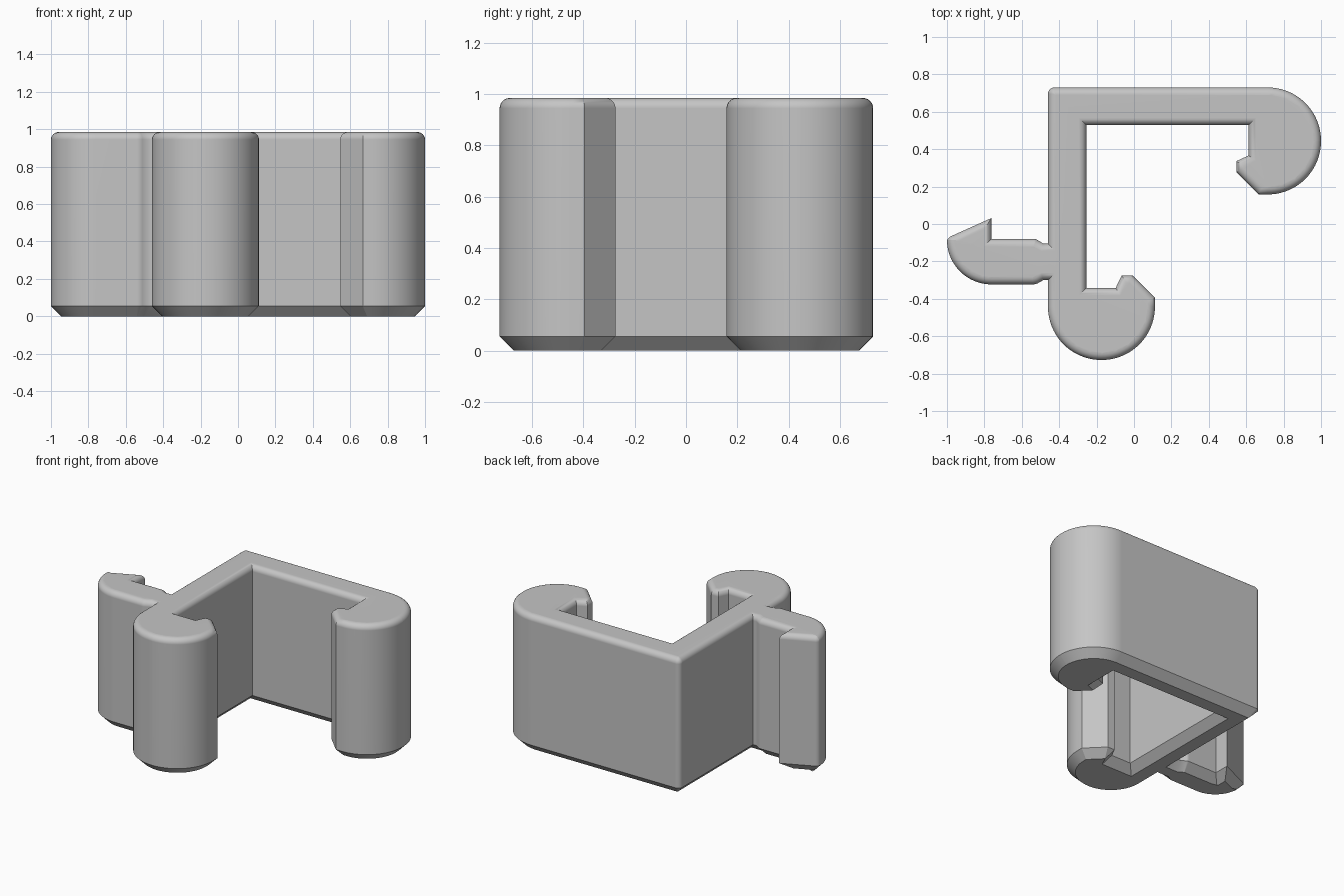
import bpy, bmesh, math
from mathutils import Vector

cube = bpy.data.objects.get("Cube")
if cube:
    bpy.data.objects.remove(cube, do_unlink=True)

HEIGHT, CHAMFER, FILLET = 0.985, 0.055, 0.04
ROUND = 0.285          # radius of the bulbous hook ends

# Counter-clockwise outline corners: x, y, corner radius
CORNERS = [
    # front hook
    (-0.46, -0.727, ROUND), (0.112, -0.727, ROUND), (0.112, -0.395, 0),
    (-0.008, -0.275, 0), (-0.066, -0.275, 0), (-0.098, -0.342, 0),
    # inner faces of the angled bracket
    (-0.255, -0.342, 0), (-0.255, 0.528, 0), (0.612, 0.528, 0),
    # back hook
    (0.612, 0.366, 0), (0.547, 0.336, 0), (0.547, 0.278, 0),
    (0.667, 0.158, 0), (1.0, 0.158, ROUND), (1.0, 0.73, ROUND),
    # outer corner of the bracket
    (-0.46, 0.73, 0.035),
    # side clip with its barb
    (-0.46, -0.105, 0), (-0.485, -0.105, 0), (-0.525, -0.08, 0.03),
    (-0.762, -0.08, 0), (-0.762, 0.032, 0), (-1.0, -0.075, 0.035),
    (-1.0, -0.323, 0.238), (-0.525, -0.323, 0.06), (-0.485, -0.3, 0),
    (-0.46, -0.3, 0),
]


def outline(inset):
    """Outline moved inward by inset, with its corners rounded."""
    result = []
    count = len(CORNERS)
    for i, (x, y, radius) in enumerate(CORNERS):
        p = Vector((x, y))
        a = (p - Vector(CORNERS[i - 1][:2])).normalized()
        b = (Vector(CORNERS[(i + 1) % count][:2]) - p).normalized()
        na, nb = Vector((-a.y, a.x)), Vector((-b.y, b.x))
        miter = (na + nb) / (1 + na.dot(nb))
        if not radius:
            result.append(p + miter * inset)
            continue
        # every rounded corner is convex
        turn = math.atan2(a.x * b.y - a.y * b.x, a.dot(b))
        r = max(radius - inset, 0.001)
        centre = p + miter * (inset + r)
        steps = 20 if radius > 0.1 else 5
        start = math.atan2(-na.y, -na.x)
        for k in range(steps + 1):
            t = start + turn * k / steps
            result.append(centre + Vector((math.cos(t), math.sin(t))) * r)
    return result


# Stack of levels: chamfered foot, straight wall, rounded top rim
levels = [(CHAMFER, 0), (0, CHAMFER)]
for k in range(7):
    t = math.pi / 2 * k / 6
    levels.append((FILLET * (1 - math.cos(t)), HEIGHT - FILLET * (1 - math.sin(t))))

bm = bmesh.new()
rings = [[bm.verts.new((p.x, p.y, z)) for p in outline(d)] for d, z in levels]
for low, high in zip(rings, rings[1:]):
    n = len(low)
    for i in range(n):
        j = (i + 1) % n
        bm.faces.new((low[i], low[j], high[j], high[i]))

# Flat underside and top
caps = [bm.faces.new(rings[0][::-1]), bm.faces.new(rings[-1])]
bm.normal_update()
bmesh.ops.triangulate(bm, faces=caps, ngon_method="EAR_CLIP")
bmesh.ops.remove_doubles(bm, verts=bm.verts, dist=0.0001)

mesh = bpy.data.meshes.new("clip_bracket")
bm.to_mesh(mesh)
bm.free()
bracket = bpy.data.objects.new("clip_bracket", mesh)
bpy.context.collection.objects.link(bracket)

# Plain grey plastic
COLOUR = (0.56, 0.56, 0.56, 1)
grey = bpy.data.materials.new("grey_plastic")
grey.use_nodes = True
grey.diffuse_color = COLOUR
grey.node_tree.nodes["Principled BSDF"].inputs["Base Color"].default_value = COLOUR
mesh.materials.append(grey)

# Smooth rounds beside flat walls
bpy.ops.object.select_all(action="DESELECT")
bracket.select_set(True)
bpy.context.view_layer.objects.active = bracket
bpy.ops.object.shade_smooth_by_angle(angle=math.radians(30))
weighted = bracket.modifiers.new("flat_walls", "WEIGHTED_NORMAL")
weighted.keep_sharp = True
